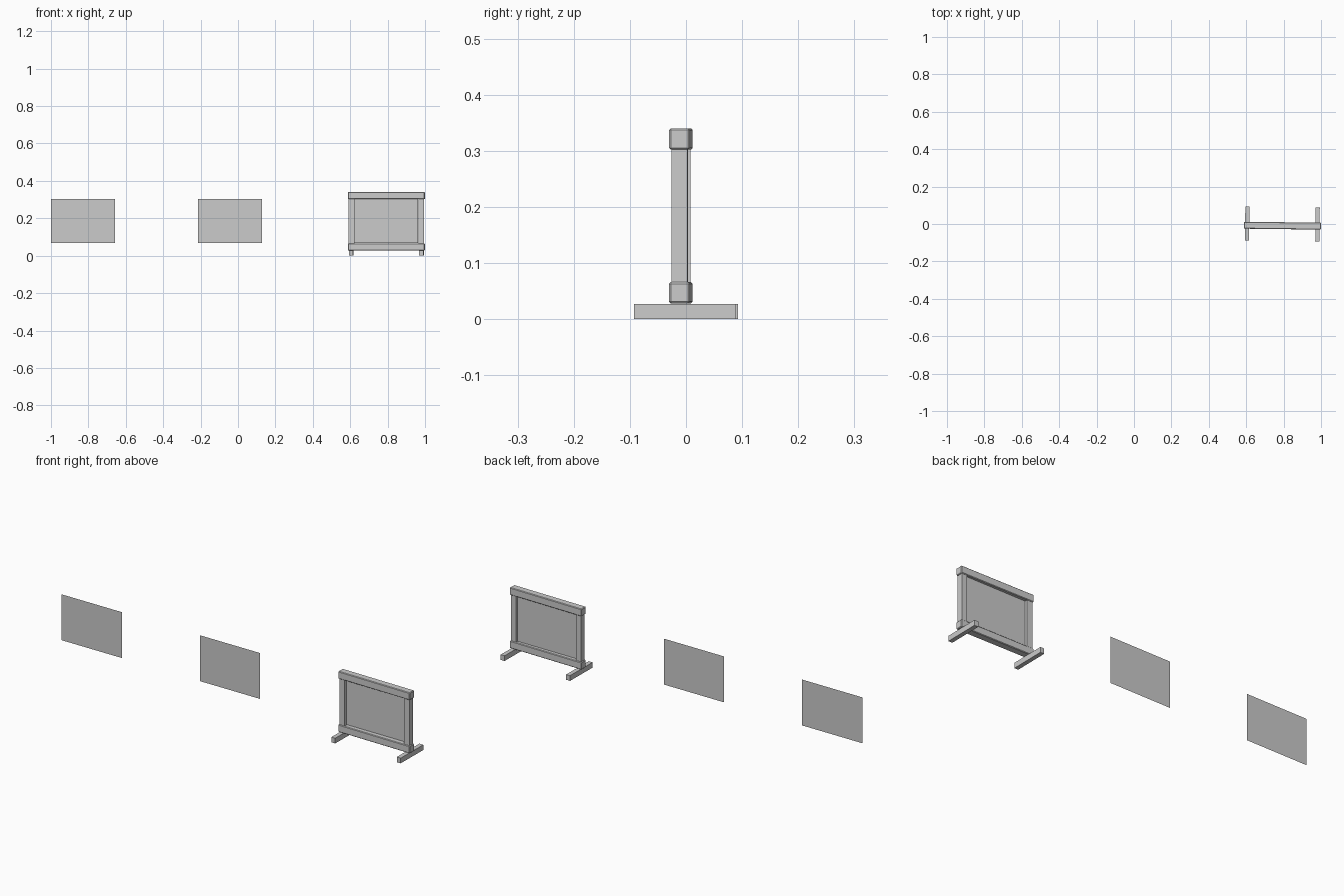
import bpy, math
from mathutils import Matrix, Vector

if "Cube" in bpy.data.objects:
    bpy.data.objects.remove(bpy.data.objects["Cube"])

PIVOT = Vector((0.793, -0.009, 0))      # centre of the framed screen
TURN = Matrix.Rotation(math.radians(-0.7), 4, 'Z')


def box(name, centre, size, bevel=0.0):
    """Box placed relative to the frame centre, with the frame's slight turn."""
    bpy.ops.mesh.primitive_cube_add(size=1)
    ob = bpy.context.object
    ob.name = name
    ob.data.transform(Matrix.Diagonal((*size, 1)))
    ob.matrix_world = Matrix.Translation(PIVOT) @ TURN @ Matrix.Translation(centre)
    if bevel:
        m = ob.modifiers.new("bevel", 'BEVEL')
        m.width, m.segments = bevel, 1
    return ob


def sheet(name, x):
    """Thin upright panel facing the front."""
    bpy.ops.mesh.primitive_plane_add(size=1)
    ob = bpy.context.object
    ob.name = name
    ob.data.transform(Matrix.Rotation(math.pi / 2, 4, 'X') @ Matrix.Diagonal((0.343, 0.236, 1, 1)))
    ob.location = (x, -0.006, 0.186)


# Two loose panels and the one held in the frame
for name, x in (("loose_panel_left", -0.8285), ("loose_panel_middle", -0.042), ("framed_panel", 0.791)):
    sheet(name, x)

# Horizontal rails
box("top_rail", (0, 0, 0.321), (0.412, 0.037, 0.038), 0.003)
box("bottom_rail", (0, 0, 0.047), (0.412, 0.037, 0.038), 0.003)

# Posts and feet on both sides
for side, s in (("left", -1), ("right", 1)):
    box(f"{side}_post", (s * 0.186, 0, 0.185), (0.030, 0.029, 0.242))
    box(f"{side}_foot", (s * 0.188, 0.009, 0.0135), (0.022, 0.181, 0.027))
